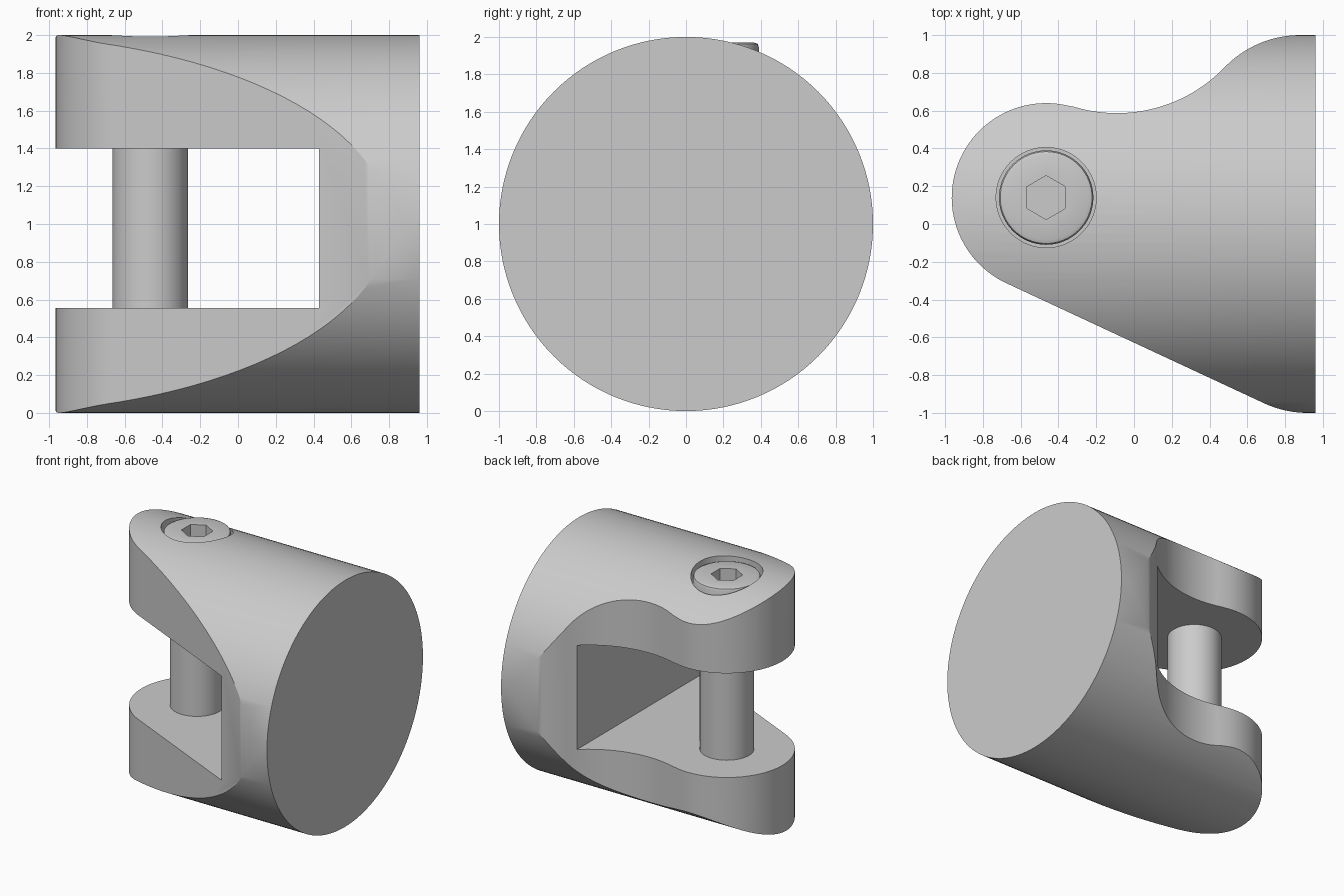
import bpy
import bmesh
from math import sin, cos, radians, pi
from mathutils import Matrix, Vector

if "Cube" in bpy.data.objects:
    bpy.data.objects.remove(bpy.data.objects["Cube"], do_unlink=True)

PIN_X, PIN_Y = -0.465, 0.14

grey = bpy.data.materials.new("light_grey_metal")
grey.use_nodes = True
grey.diffuse_color = (0.6, 0.6, 0.6, 1)
grey.node_tree.nodes["Principled BSDF"].inputs["Base Color"].default_value = (0.6, 0.6, 0.6, 1)


def make_object(name, bm):
    bmesh.ops.recalc_face_normals(bm, faces=bm.faces[:])
    mesh = bpy.data.meshes.new(name)
    bm.to_mesh(mesh)
    bm.free()
    mesh.materials.append(grey)
    obj = bpy.data.objects.new(name, mesh)
    bpy.context.collection.objects.link(obj)
    return obj


def cylinder(name, radius, length, centre, sides=96, along_x=False):
    bm = bmesh.new()
    matrix = Matrix.Translation(centre)
    if along_x:
        matrix = matrix @ Matrix.Rotation(pi / 2, 4, 'Y')
    bmesh.ops.create_cone(bm, cap_ends=True, segments=sides, radius1=radius,
                          radius2=radius, depth=length, matrix=matrix)
    return make_object(name, bm)


def select_only(obj):
    bpy.ops.object.select_all(action='DESELECT')
    obj.select_set(True)
    bpy.context.view_layer.objects.active = obj


def cut(obj, tool, operation='DIFFERENCE'):
    tool.hide_render = True
    select_only(obj)
    mod = obj.modifiers.new("cut", 'BOOLEAN')
    mod.operation = operation
    mod.solver = 'EXACT'
    mod.object = tool
    bpy.ops.object.modifier_apply(modifier=mod.name)
    bpy.data.objects.remove(tool, do_unlink=True)


def smooth(obj):
    select_only(obj)
    bpy.ops.object.shade_smooth_by_angle(angle=radians(30))


def arc(cx, cy, radius, start, end, steps):
    angles = [radians(start + (end - start) * i / steps) for i in range(steps + 1)]
    return [(cx + radius * cos(a), cy + radius * sin(a)) for a in angles]


# Plan outline: rounded nose, hollow flank behind, straight flank in front
outline = [(1.1, 1.01)]
outline += arc(0.88, 0.445, 0.555, 90, 136.1, 14)
outline += arc(-0.09, 1.377, 0.79, -43.9, -106.9, 24)[1:]
outline += arc(PIN_X, PIN_Y, 0.5, 73.1, 245.3, 48)[1:]
outline += arc(0.92, -0.45, 0.55, 245.3, 270, 10)
outline += [(1.1, -1.01)]

bm = bmesh.new()
face = bm.faces.new([bm.verts.new((x, y, -0.2)) for x, y in outline])
walls = bmesh.ops.extrude_face_region(bm, geom=[face])
bmesh.ops.translate(bm, vec=(0, 0, 2.4),
                    verts=[v for v in walls["geom"] if isinstance(v, bmesh.types.BMVert)])
outline_tool = make_object("outline_tool", bm)

# Clevis body: horizontal round bar trimmed to the outline
body = cylinder("clevis_body", 1.0, 2.16, Vector((-0.12, 0, 1)), 128, along_x=True)
cut(body, outline_tool, 'INTERSECT')

# Slot between the two arms
bm = bmesh.new()
bmesh.ops.create_cube(bm, size=1)
bmesh.ops.scale(bm, vec=(1.63, 3, 0.845), verts=bm.verts)
bmesh.ops.translate(bm, vec=(0.43 - 0.815, 0, 0.9775), verts=bm.verts)
cut(body, make_object("slot_tool", bm))

# Counterbore for the bolt head
cut(body, cylinder("bore_tool", 0.265, 0.8, Vector((PIN_X, PIN_Y, 1.97))))
smooth(body)

# Bolt: shank and head turned from one profile
profile = [(0, 0.3), (0.2, 0.3), (0.2, 1.575), (0.25, 1.575),
           (0.25, 1.945), (0.243, 1.963), (0.225, 1.97), (0, 1.97)]
bm = bmesh.new()
verts = [bm.verts.new((PIN_X + r, PIN_Y, z)) for r, z in profile]
edges = [bm.edges.new(pair) for pair in zip(verts, verts[1:])]
bmesh.ops.spin(bm, geom=verts + edges, cent=(PIN_X, PIN_Y, 0), axis=(0, 0, 1),
               angle=2 * pi, steps=64)
bmesh.ops.remove_doubles(bm, verts=bm.verts[:], dist=0.0005)
bolt = make_object("bolt", bm)

# Hexagonal socket in the head
cut(bolt, cylinder("socket_tool", 0.116, 0.4, Vector((PIN_X, PIN_Y, 1.97)), 6))
smooth(bolt)
